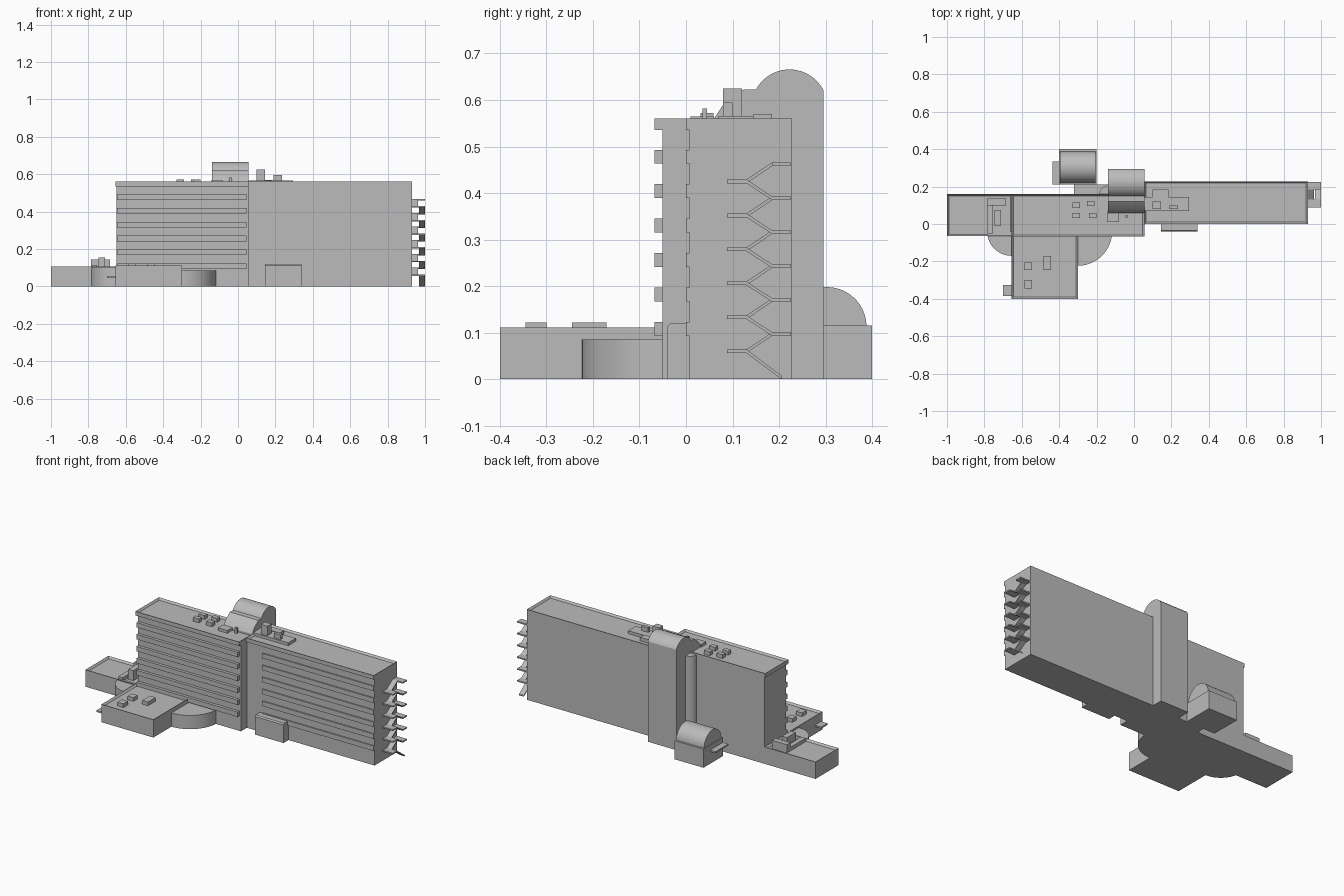
import bpy, bmesh, math
from mathutils import Vector

cube = bpy.data.objects.get("Cube")
if cube:
    bpy.data.objects.remove(cube, do_unlink=True)

grey = bpy.data.materials.new("plain_grey")
grey.use_nodes = True
grey.diffuse_color = (0.5, 0.5, 0.5, 1)
grey.node_tree.nodes["Principled BSDF"].inputs["Base Color"].default_value = (0.5, 0.5, 0.5, 1)


def prism(name, outline, direction, parapet=0, smooth=False):
    """Extrude a planar outline; optionally sink the far face behind a rim."""
    bm = bmesh.new()
    face = bm.faces.new([bm.verts.new(p) for p in outline])
    out = bmesh.ops.extrude_face_region(bm, geom=[face])["geom"]
    moved = [g for g in out if isinstance(g, bmesh.types.BMVert)]
    cap = [g for g in out if isinstance(g, bmesh.types.BMFace)]
    bmesh.ops.translate(bm, verts=moved, vec=direction)
    bmesh.ops.recalc_face_normals(bm, faces=bm.faces)
    if parapet:
        bmesh.ops.inset_region(bm, faces=cap, thickness=0.014)
        bmesh.ops.translate(bm, verts=cap[0].verts, vec=(0, 0, -parapet))
    mesh = bpy.data.meshes.new(name)
    bm.to_mesh(mesh)
    bm.free()
    mesh.materials.append(grey)
    obj = bpy.data.objects.new(name, mesh)
    bpy.context.collection.objects.link(obj)
    if smooth:
        bpy.ops.object.select_all(action='DESELECT')
        obj.select_set(True)
        bpy.context.view_layer.objects.active = obj
        bpy.ops.object.shade_smooth_by_angle(angle=math.radians(30))
    return obj


def box(name, x, y, z, parapet=0):
    base = [(x[0], y[0], z[0]), (x[1], y[0], z[0]), (x[1], y[1], z[0]), (x[0], y[1], z[0])]
    return prism(name, base, Vector((0, 0, z[1] - z[0])), parapet)


def side_profile(name, points, x, smooth=False):
    return prism(name, [(x[0], y, z) for y, z in points], Vector((x[1] - x[0], 0, 0)), 0, smooth)


def arc(cx, cy, r, start, end, steps=20):
    angles = [math.radians(start + (end - start) * i / steps) for i in range(steps + 1)]
    return [(cx + r * math.cos(a), cy + r * math.sin(a)) for a in angles]


def round_wing(name, cx, cy, r, start, end, height):
    points = [(cx, cy)] + arc(cx, cy, r, start, end)
    return prism(name, [(x, y, 0) for x, y in points], Vector((0, 0, height)), 0, True)


# Main slabs: wall body plus overhanging roof rim
ROOF, RIM, FLOOR = 0.56, 0.535, 0.012
box("left_block", (-0.65, 0.055), (-0.05, 0.16), (0, RIM))
box("left_roof", (-0.655, 0.055), (-0.068, 0.16), (RIM, ROOF), FLOOR)
box("right_block", (0.055, 0.93), (0.008, 0.228), (0, RIM))
box("right_roof", (0.055, 0.93), (0, 0.228), (RIM, ROOF), FLOOR)

# Horizontal balcony bands on both fronts
for i in range(6):
    z = 0.093 + 0.074 * i
    box("left_band", (-0.648, 0.045), (-0.068, -0.05), (z, z + 0.03))
    box("right_band", (0.165, 0.93), (0, 0.008), (z, z + 0.03))

# Stair tower with rounded top
tower = [(0.06, 0), (0.06, ROOF), (0.08, 0.59), (0.12, 0.622)]
tower += arc(0.2225, 0.584, 0.0817, 152, 27) + [(0.295, 0)]
side_profile("rear_tower", tower, (-0.14, 0.055), True)
round_wing("tower_corner_column", -0.14, 0.16, 0.045, 90, 180, 0.55)

# Rear vaulted pavilion and its link
box("rear_link", (-0.32, -0.14), (0.15, 0.212), (0, 0.1))
box("rear_pavilion", (-0.4, -0.2), (0.21, 0.4), (0, 0.115))
side_profile("pavilion_vault", arc(0.303, 0.113, 0.085, 0, 180), (-0.395, -0.205), True)
box("pavilion_canopy", (-0.437, -0.4), (0.21, 0.335), (0.075, 0.085))

# Low wings
box("side_wing", (-1, -0.65), (-0.065, 0.16), (0, 0.105), FLOOR)
box("front_wing", (-0.655, -0.3), (-0.4, -0.05), (0, 0.111), FLOOR)
box("front_wing_canopy", (-0.7, -0.655), (-0.385, -0.325), (0.046, 0.056))
round_wing("round_wing_large", -0.3, -0.04, 0.183, 270, 360, 0.085)
round_wing("round_wing_small", -0.655, -0.04, 0.13, 180, 270, 0.1)

# Front entrance block with a chamfered top edge
side_profile("entrance_block", [(0.008, 0), (-0.04, 0), (-0.04, 0.112), (-0.034, 0.12), (0.008, 0.12)],
             (0.145, 0.34))

# Rooftop boxes on the low wings
for x, y, w, d in [(-0.565, -0.225, 0.04, 0.04), (-0.565, -0.322, 0.04, 0.045), (-0.465, -0.208, 0.04, 0.075)]:
    box("skylight", (x - w / 2, x + w / 2), (y - d / 2, y + d / 2), (0.095, 0.122))
box("wing_plant_base", (-0.785, -0.755), (-0.05, 0.135), (0.09, 0.115))
box("wing_plant_back", (-0.785, -0.685), (0.1, 0.135), (0.09, 0.145))
box("wing_plant_front", (-0.745, -0.71), (-0.01, 0.075), (0.09, 0.155))

# Rooftop boxes on the slabs
for x, y in [(-0.31, 0.1), (-0.23, 0.11), (-0.31, 0.045), (-0.22, 0.045)]:
    box("roof_vent", (x - 0.02, x + 0.02), (y - 0.014, y + 0.014), (0.545, 0.572))
box("roof_hatch", (-0.145, -0.08), (0.01, 0.06), (0.545, 0.565))
box("roof_post", (-0.047, -0.033), (0.035, 0.045), (0.545, 0.582))
box("roof_plinth", (0.055, 0.295), (0.07, 0.145), (0.545, 0.566))
box("roof_plinth_rear", (0.1, 0.185), (0.145, 0.185), (0.545, 0.57))
box("roof_stack_tall", (0.1, 0.145), (0.08, 0.12), (0.56, 0.625))
box("roof_stack_short", (0.19, 0.235), (0.08, 0.1), (0.56, 0.595))

# Outside fire stair: landings joined by zigzag flights
THICK, STEP = 0.008, 0.073


def flight(a, b, x):
    up = [(y, z + THICK) for y, z in (b, a)]
    side_profile("stair_flight", [a, b] + up, x)


inner, outer = (0.93, 0.963), (0.967, 1.0)
for i in range(6):
    front, back = 0.056 + STEP * i, 0.093 + STEP * i
    box("front_landing", (0.93, 1), (0.088, 0.13), (front, front + THICK))
    box("rear_landing", (0.93, 1), (0.185, 0.225), (back, back + THICK))
    flight((0.13, front), (0.185, back), inner)
    start = (0.205, 0) if i == 0 else (0.185, back - STEP)
    flight(start, (0.13, front), outer)
